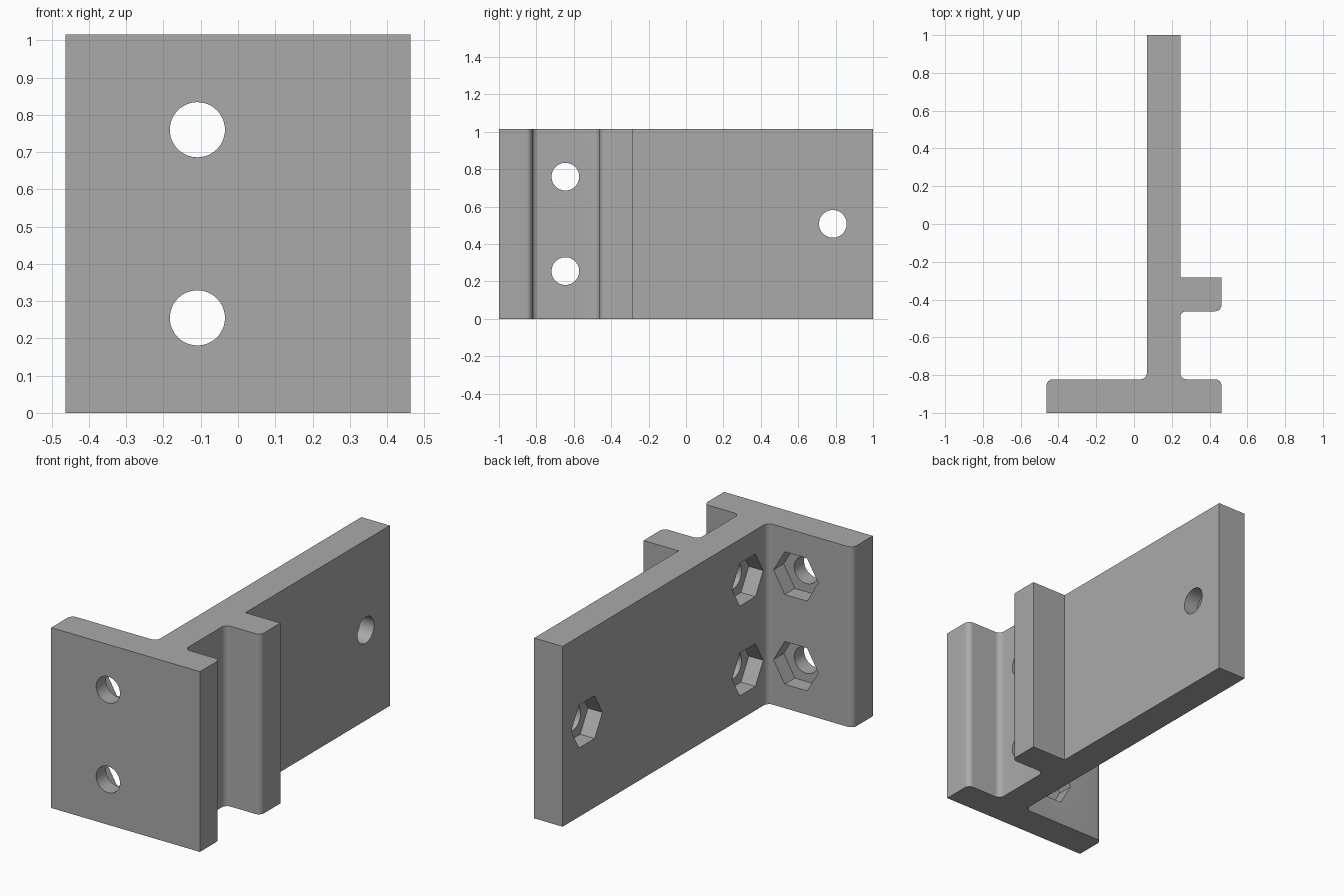
import bpy
import bmesh
from math import radians, pi
from mathutils import Matrix, Vector

cube = bpy.data.objects.get("Cube")
if cube:
    bpy.data.objects.remove(cube, do_unlink=True)

HEIGHT, FILLET = 1.015, 0.033
HOLE_R, NUT_R, NUT_DEPTH = 0.074, 0.139, 0.09
WEB_L, WEB_R, FLANGE_BACK = 0.068, 0.245, -0.822
SIDE = 0.463

grey = bpy.data.materials.new("plain grey")
grey.use_nodes = True
grey.diffuse_color = (0.4, 0.4, 0.4, 1)
grey.node_tree.nodes["Principled BSDF"].inputs["Base Color"].default_value = (0.4, 0.4, 0.4, 1)


def make_object(name, bm):
    bmesh.ops.recalc_face_normals(bm, faces=bm.faces)
    mesh = bpy.data.meshes.new(name)
    bm.to_mesh(mesh)
    bm.free()
    mesh.materials.append(grey)
    obj = bpy.data.objects.new(name, mesh)
    bpy.context.collection.objects.link(obj)
    return obj


def prism(bm, sides, radius, start, axis, depth):
    """Closed prism from start along axis; a corner of the polygon points up."""
    axis = Vector(axis)
    up = Vector((0, 0, 1))
    rot = Matrix((axis.cross(up), up, axis)).transposed().to_4x4()
    centre = Vector(start) + axis * depth / 2
    bmesh.ops.create_cone(bm, cap_ends=True, segments=sides, radius1=radius, radius2=radius,
                          depth=depth,
                          matrix=Matrix.Translation(centre) @ rot @ Matrix.Rotation(pi / 2, 4, "Z"))


# Bracket outline seen from above: x, y, rounded corner
outline = [
    (-SIDE, -1, False), (SIDE, -1, False),
    (SIDE, FLANGE_BACK, True), (WEB_R, FLANGE_BACK, True),
    (WEB_R, -0.462, True), (SIDE, -0.462, True),
    (SIDE, -0.284, False), (WEB_R, -0.284, False),
    (WEB_R, 1, False), (WEB_L, 1, False),
    (WEB_L, FLANGE_BACK, True), (-SIDE, FLANGE_BACK, True),
]
bm = bmesh.new()
low = [bm.verts.new((x, y, 0)) for x, y, _ in outline]
high = [bm.verts.new((x, y, HEIGHT)) for x, y, _ in outline]
bm.faces.new(low)
bm.faces.new(high)
count = len(outline)
for i in range(count):
    j = (i + 1) % count
    bm.faces.new((low[i], low[j], high[j], high[i]))
rounded = [bm.edges.get((low[i], high[i])) for i in range(count) if outline[i][2]]
bmesh.ops.recalc_face_normals(bm, faces=bm.faces)
bmesh.ops.bevel(bm, geom=rounded, offset=FILLET, offset_type="OFFSET", segments=8,
                profile=0.5, affect="EDGES")
bracket = make_object("bracket", bm)

# Screw positions: point on the nut face, direction into the part
screws = [((-0.109, FLANGE_BACK, z), (0, -1, 0)) for z in (0.255, 0.76)]
screws += [((WEB_L, -0.645, z), (1, 0, 0)) for z in (0.255, 0.76)]
screws.append(((WEB_L, 0.785, 0.508), (1, 0, 0)))

# Cut hexagonal nut pockets, then round through holes
lead = 0.02
for name, sides, radius, depth in (("nut_pocket_cutter", 6, NUT_R, NUT_DEPTH),
                                   ("screw_hole_cutter", 48, HOLE_R, 0.21)):
    bm = bmesh.new()
    for point, axis in screws:
        prism(bm, sides, radius, Vector(point) - lead * Vector(axis), axis, depth + lead)
    cutter = make_object(name, bm)
    cutter.hide_render = True
    cut = bracket.modifiers.new(name, "BOOLEAN")
    cut.operation = "DIFFERENCE"
    cut.solver = "EXACT"
    cut.object = cutter

# Apply the cuts and remove the cutters
bpy.context.view_layer.objects.active = bracket
bracket.select_set(True)
for mod in list(bracket.modifiers):
    cutter = mod.object
    bpy.ops.object.modifier_apply(modifier=mod.name)
    bpy.data.objects.remove(cutter, do_unlink=True)

bpy.ops.object.select_all(action="DESELECT")
bracket.select_set(True)
bpy.ops.object.shade_smooth_by_angle(angle=radians(30))
